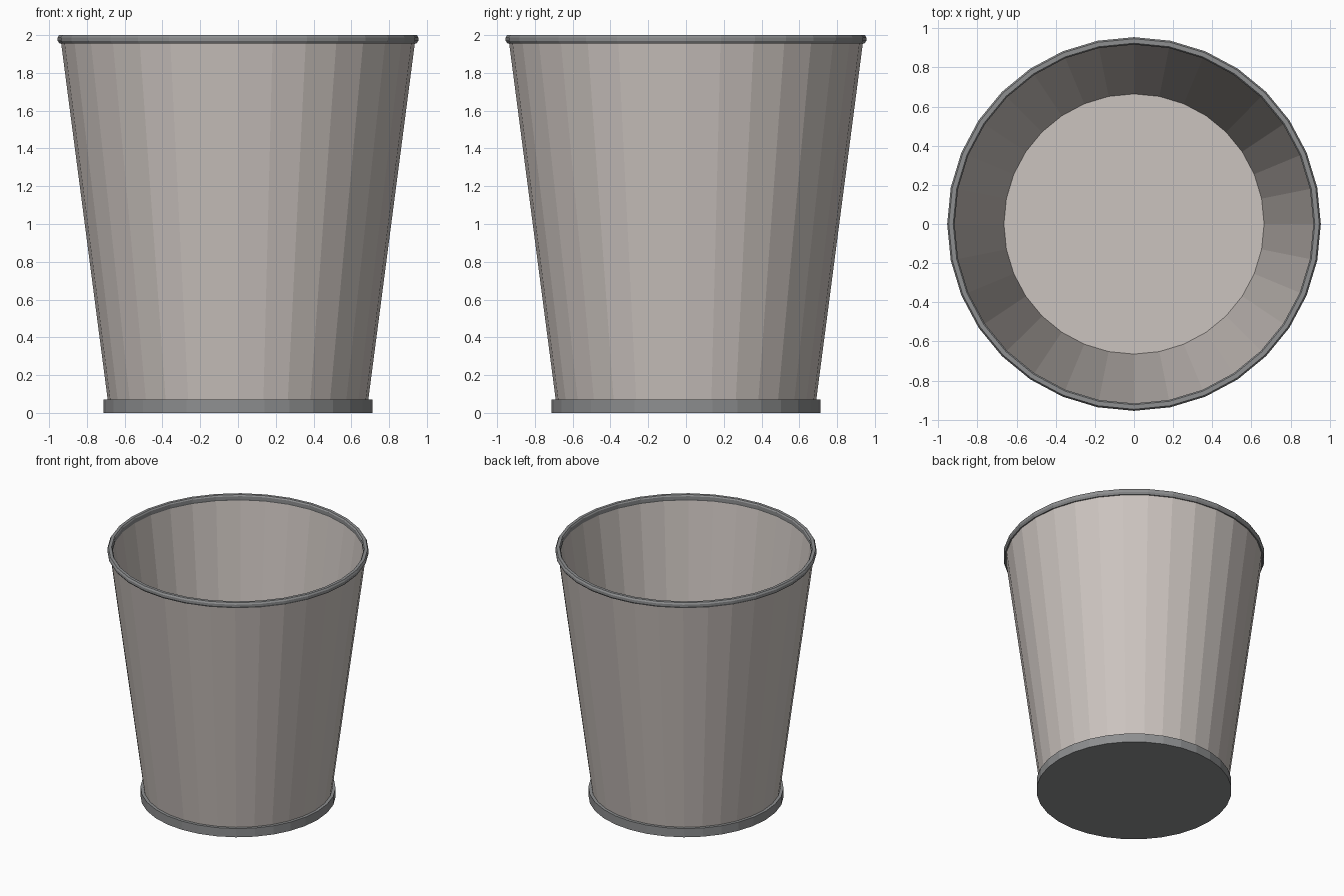
import bpy, bmesh
from math import cos, sin, tau

if "Cube" in bpy.data.objects:
    bpy.data.objects.remove(bpy.data.objects["Cube"])

SIDES = 32


def material(name, color):
    m = bpy.data.materials.new(name)
    m.diffuse_color = (*color, 1)
    m.use_nodes = True
    m.node_tree.nodes["Principled BSDF"].inputs["Base Color"].default_value = m.diffuse_color
    return m


def lathe(name, profile, mat, closed=False):
    """Spin (radius, z) points about z; a radius of 0 makes a centre point."""
    bm = bmesh.new()
    rings = []
    for r, z in profile:
        if r == 0:
            rings.append([bm.verts.new((0, 0, z))] * SIDES)
        else:
            rings.append([bm.verts.new((r * cos(tau * i / SIDES), r * sin(tau * i / SIDES), z))
                          for i in range(SIDES)])
    pairs = list(zip(rings, rings[1:]))
    if closed:
        pairs.append((rings[-1], rings[0]))
    for a, b in pairs:
        for i in range(SIDES):
            j = (i + 1) % SIDES
            bm.faces.new(list(dict.fromkeys((a[i], a[j], b[j], b[i]))))
    bmesh.ops.recalc_face_normals(bm, faces=bm.faces)
    # merge flat centre fans into single caps
    for v in [rings[0][0], rings[-1][0]]:
        if v.is_valid and v.co.xy.length == 0:
            bmesh.ops.dissolve_verts(bm, verts=[v])
    me = bpy.data.meshes.new(name)
    bm.to_mesh(me)
    bm.free()
    me.materials.append(mat)
    ob = bpy.data.objects.new(name, me)
    bpy.context.collection.objects.link(ob)
    return ob


shell = material("warm_shell", (0.60, 0.55, 0.52))
trim = material("grey_trim", (0.27, 0.275, 0.28))

# Tapered hollow bin with an inside floor
lathe("bin_body", [(0, 0.04), (0.686, 0.04), (0.938, 1.97), (0.922, 1.97), (0.665, 0.07), (0, 0.07)], shell)

# Chamfered rim band
lathe("top_rim", [(0.92, 1.955), (0.945, 1.955), (0.955, 1.97), (0.955, 1.987),
                  (0.947, 2.0), (0.924, 2.0), (0.917, 1.99), (0.917, 1.965)], trim, closed=True)

# Base band, closed underneath, open above the bin floor
lathe("base_band", [(0, 0), (0.713, 0), (0.713, 0.07), (0.68, 0.07), (0.68, 0.03), (0, 0.03)], trim)
